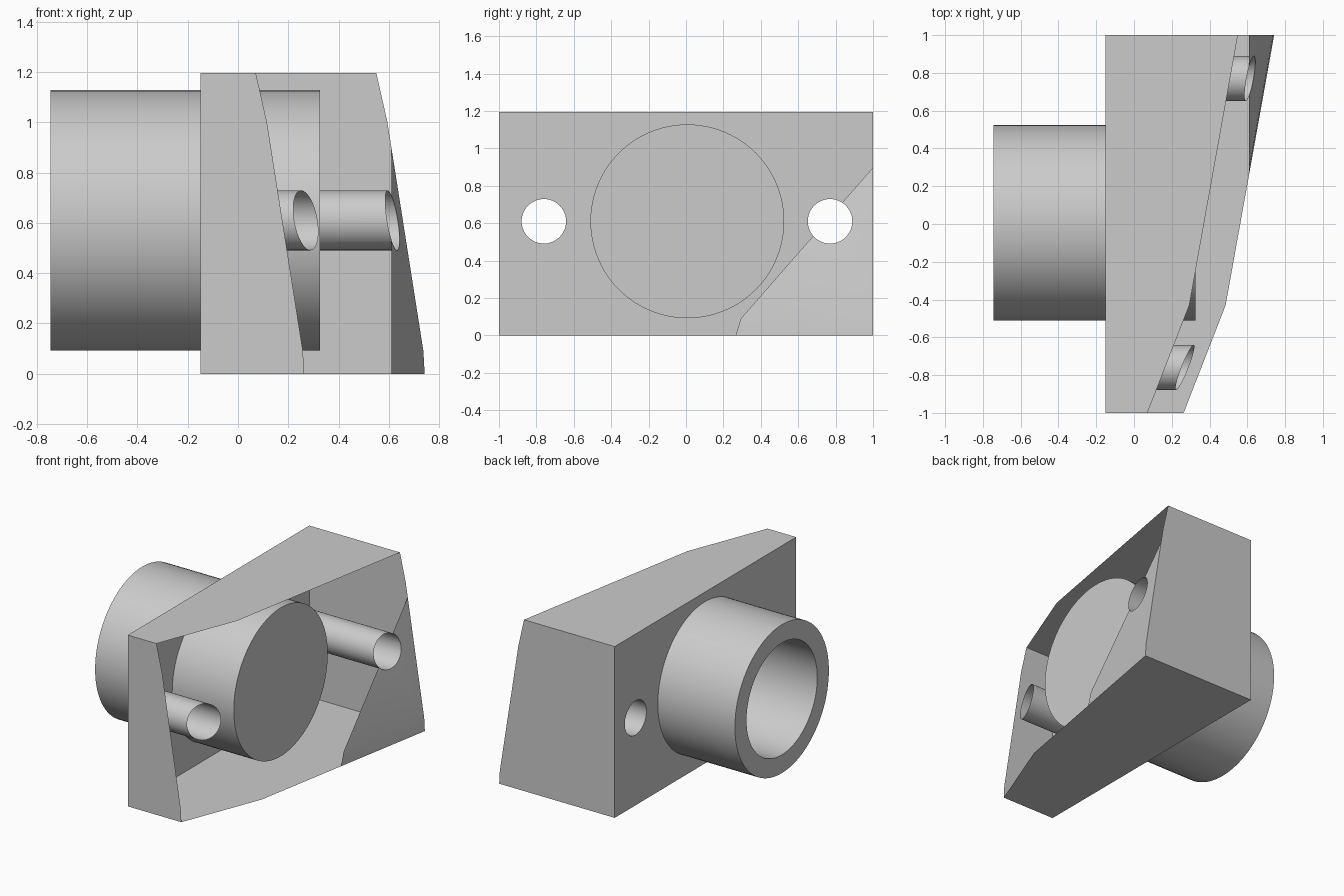
import bpy, bmesh, math
from mathutils import Vector, Matrix

if "Cube" in bpy.data.objects:
    bpy.data.objects.remove(bpy.data.objects["Cube"])

grey = bpy.data.materials.new("light grey")
grey.use_nodes = True
grey.diffuse_color = (0.6, 0.6, 0.6, 1)
grey.node_tree.nodes["Principled BSDF"].inputs["Base Color"].default_value = (0.6, 0.6, 0.6, 1)

BACK, MID, RIM = -0.15, 0.61, 0.518


def make_object(name, bm):
    mesh = bpy.data.meshes.new(name)
    bm.to_mesh(mesh)
    bm.free()
    ob = bpy.data.objects.new(name, mesh)
    bpy.context.collection.objects.link(ob)
    ob.data.materials.append(grey)
    return ob


def select(ob):
    bpy.ops.object.select_all(action='DESELECT')
    ob.select_set(True)
    bpy.context.view_layer.objects.active = ob


def smooth(ob):
    select(ob)
    bpy.ops.object.shade_smooth_by_angle(angle=math.radians(25))


def cut_round(ob, y, radius, x0, x1, segments):
    """Boolean a cylinder along x out of the object."""
    bm = bmesh.new()
    place = Matrix.Translation(((x0 + x1) / 2, y, MID)) @ Matrix.Rotation(math.pi / 2, 4, 'Y')
    bmesh.ops.create_cone(bm, cap_ends=True, segments=segments, radius1=radius,
                          radius2=radius, depth=x1 - x0, matrix=place)
    cutter = make_object("cutter", bm)
    cutter.hide_render = True
    select(ob)
    mod = ob.modifiers.new("cut", 'BOOLEAN')
    mod.operation = 'DIFFERENCE'
    mod.solver = 'EXACT'
    mod.object = cutter
    bpy.ops.object.modifier_apply(modifier=mod.name)
    bpy.data.objects.remove(cutter)


# Housing block: flat back, slanted faceted front
bm = bmesh.new()
for y, reach in ((-1, 0.263), (-0.43, 0.485), (1, 0.742)):
    for z, lean in ((0, 0), (0.09, 0.005), (1.0, 0.148), (1.195, 0.192)):
        bm.verts.new((reach - lean, y, z))
for y in (-1, 1):
    for z in (0, 1.195):
        bm.verts.new((BACK, y, z))
bmesh.ops.convex_hull(bm, input=bm.verts)
bmesh.ops.dissolve_limit(bm, angle_limit=0.005, verts=bm.verts, edges=bm.edges)
bmesh.ops.recalc_face_normals(bm, faces=bm.faces)
housing = make_object("housing", bm)

# Two through holes, and the seat of the barrel
for y in (-0.76, 0.77):
    cut_round(housing, y, 0.119, -0.5, 1.2, 48)
cut_round(housing, 0.007, RIM, -0.5, 0.0, 96)

# Open the front, keeping the far lower corner of the slanted face
bm = bmesh.new()
bm.from_mesh(housing.data)
bmesh.ops.triangulate(bm, faces=bm.faces)
bmesh.ops.bisect_plane(bm, geom=bm.verts[:] + bm.edges[:] + bm.faces[:], dist=0.0001,
                       plane_co=(0.61, 0, 0), plane_no=(1, 0, 0))
bm.normal_update()


def in_seat(face):
    return all(Vector((v.co.y - 0.007, v.co.z - MID)).length < RIM + 0.003
               and v.co.x < 0.01 for v in face.verts)


doomed = [f for f in bm.faces if in_seat(f)
          or (abs(f.normal.x) > 0.5 and 0.01 < f.calc_center_median().x < 0.61)]
bmesh.ops.delete(bm, geom=doomed, context='FACES')
bm.to_mesh(housing.data)
bm.free()
smooth(housing)

# Barrel: blind bore open at the back, closed disc at the front
bm = bmesh.new()
profile = ((0.2, 0), (0.2, 0.39), (-0.745, 0.39), (-0.745, RIM), (0.325, RIM), (0.325, 0))
verts = [bm.verts.new((x, 0.007, MID + r)) for x, r in profile]
edges = [bm.edges.new(pair) for pair in zip(verts, verts[1:])]
bmesh.ops.spin(bm, geom=verts + edges, cent=(0, 0.007, MID), axis=(1, 0, 0),
               angle=math.tau, steps=96)
bmesh.ops.remove_doubles(bm, verts=bm.verts, dist=0.0005)
bmesh.ops.recalc_face_normals(bm, faces=bm.faces)
smooth(make_object("barrel", bm))
